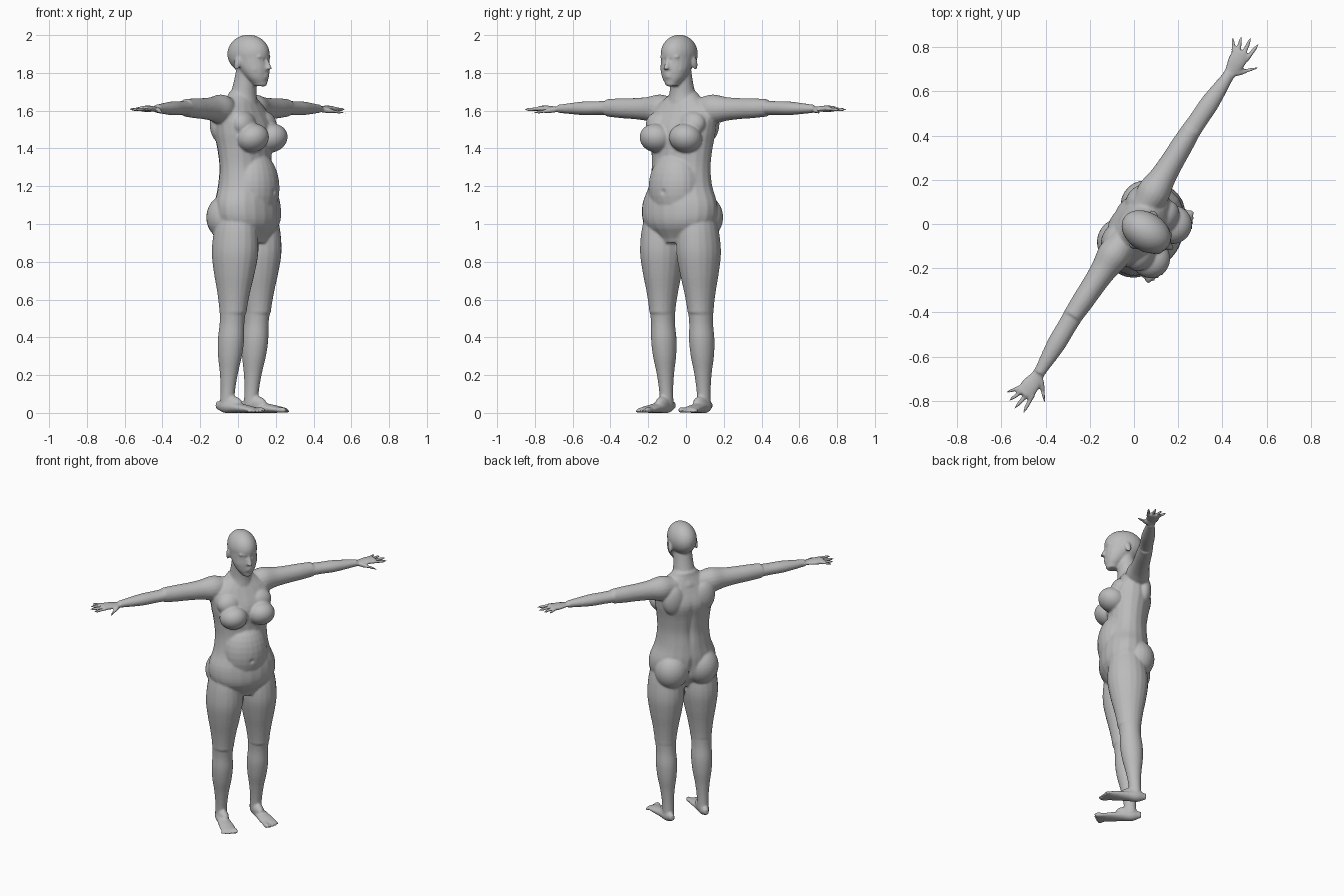
import bpy, bmesh, math
from mathutils import Vector, Matrix

cube = bpy.data.objects.get("Cube")
if cube:
    bpy.data.objects.remove(cube, do_unlink=True)

bm = bmesh.new()
SIDES = (1, -1)


def smooth_value(values, t):
    """Catmull-Rom value at t (from 0 to 1) along evenly spaced values."""
    last = len(values) - 1
    index = min(int(t * last), last - 1)
    f = t * last - index
    a, b, c, d = (values[max(0, min(last, index + k))] for k in (-1, 0, 1, 2))
    return b + f / 2 * (c - a + f * (2 * a - 5 * b + 4 * c - d + f * (3 * (b - c) + d - a)))


def limb(start, end, widths, depths=1, side=1, sides=20):
    """Closed tube from start to end. Widths are spread evenly along it;
    depths is a matching list or a ratio of the widths. Side mirrors in x."""
    start, end = Vector(start), Vector(end)
    if not isinstance(depths, list):
        depths = [width * depths for width in widths]
    run = [abs(value) for value in end - start]
    main_axis = run.index(max(run))
    first, second = (axis for axis in range(3) if axis != main_axis)
    steps = 4 * (len(widths) - 1)
    rings = []
    for step in range(steps + 1):
        t = step / steps
        width, depth = smooth_value(widths, t), smooth_value(depths, t)
        ring = []
        for k in range(sides):
            angle = math.tau * k / sides
            point = start.lerp(end, t)
            point[first] += width * math.cos(angle)
            point[second] += depth * math.sin(angle)
            point.x *= side
            ring.append(bm.verts.new(point))
        rings.append(ring)
    for low, high in zip(rings, rings[1:]):
        for k in range(sides):
            after = (k + 1) % sides
            bm.faces.new((low[k], low[after], high[after], high[k]))
    bm.faces.new(rings[0])
    bm.faces.new(rings[-1])


def blob(centre, radii, side=1, tilt=0):
    """Ellipsoid, mirrored in x by side and tilted about the x axis."""
    x, y, z = centre
    place = Matrix.Translation((x * side, y, z)) @ Matrix.Rotation(tilt, 4, "X")
    bmesh.ops.create_uvsphere(bm, u_segments=24, v_segments=16, radius=1,
                              matrix=place @ Matrix.Diagonal((*radii, 1)))


# Torso from pelvis to base of neck, with a rounded belly
limb((0, -.075, .9), (0, -.02, 1.7),
     [.1, .2, .215, .18, .168, .175, .19, .185, .07],
     [.08, .145, .155, .14, .125, .13, .14, .1, .06])
blob((0, -.1, 1.19), (.15, .13, .2))

# Neck, jaw and skull
limb((0, -.02, 1.62), (0, -.06, 1.82), [.09, .07, .062, .06])
limb((0, -.14, 1.73), (0, -.066, 1.9), [.03, .06, .077, .083, .086],
     [.035, .06, .083, .1, .119])
blob((0, -.066, 1.9), (.088, .121, .102))

# Nose, lips and chin
limb((0, -.19, 1.82), (0, -.174, 1.88), [.017, .012, .008], 1.3, sides=12)
for lip_height in (1.778, 1.792):
    blob((0, -.175, lip_height), (.024, .014, .008))
blob((0, -.158, 1.745), (.022, .02, .018))

for side in SIDES:
    # Brow, eye, cheek and ear
    blob((.034, -.163, 1.885), (.026, .014, .008), side)
    blob((.033, -.153, 1.86), (.014, .014, .01), side)
    blob((.046, -.135, 1.82), (.024, .026, .026), side)
    blob((.088, -.05, 1.85), (.01, .02, .035), side, tilt=.25)

    # Breast, upper chest, shoulder blade and buttock
    blob((.092, -.15, 1.455), (.088, .088, .075), side, tilt=-.35)
    blob((.1, -.1, 1.53), (.08, .06, .07), side, tilt=-.4)
    blob((.1, .045, 1.53), (.075, .05, .1), side)
    blob((.1, .01, 1.035), (.108, .105, .12), side)

    # Upper arm, forearm and palm
    limb((.08, 0, 1.605), (.5, .01, 1.615), [.06, .075, .06, .053, .05, .045], 1.05, side)
    limb((.48, .01, 1.615), (.8, 0, 1.61), [.045, .043, .043, .035, .026], .85, side)
    limb((.77, 0, 1.61), (.92, .005, 1.61), [.026, .03, .042, .04], .4, side)

    # Fingers fan out from the knuckles, the thumb points forward
    for finger, length in enumerate((.09, .1, .085, .065)):
        angle = .23 * finger - .08
        base = Vector((.9, .023 * finger - .03, 1.61))
        reach = Vector((math.cos(angle), math.sin(angle), -.05)) * length
        limb(base, base + reach, [.012, .01, .01, .009, .004], 1, side, sides=10)
    limb((.81, -.01, 1.605), (.905, -.1, 1.587), [.02, .02, .013, .01, .004], .75, side, sides=10)

    # Thigh, knee, shin and ankle
    limb((.11, -.06, 1.06), (.12, -.045, .53), [.09, .108, .114, .1, .08, .066], 1.12, side)
    limb((.12, -.045, .56), (.117, -.005, .04), [.066, .062, .066, .06, .046, .037, .035], 1.08, side)
    blob((.12, -.09, .55), (.036, .026, .05), side)

    # Foot, instep and toes
    limb((.115, .06, .04), (.14, -.2, .015), [.015, .033, .036, .042, .048, .045],
         [.02, .035, .03, .025, .02, .013], side)
    blob((.118, -.03, .05), (.033, .07, .04), side)
    for toe in range(5):
        radius = .015 if toe == 0 else .012 - toe / 1000
        x = .105 + toe / 50
        tip = toe * toe / 500 - .236
        limb((x, -.18, radius), (x, tip, radius), [radius, radius, radius, radius * .4], 1, side, sides=10)

bmesh.ops.recalc_face_normals(bm, faces=bm.faces)
parts = bpy.data.meshes.new("body")
bm.to_mesh(parts)
bm.free()
body = bpy.data.objects.new("body", parts)
bpy.context.collection.objects.link(body)

# Fuse the parts into one skin and relax it
fuse = body.modifiers.new("fuse", "REMESH")
fuse.mode = "VOXEL"
fuse.voxel_size = .0065
relax = body.modifiers.new("relax", "SMOOTH")
relax.factor = .5
relax.iterations = 5
graph = bpy.context.evaluated_depsgraph_get()
skin = bpy.data.meshes.new_from_object(body.evaluated_get(graph))
body.modifiers.clear()
body.data = skin

# Soft dents for eye sockets, navel, spine and seat: centre, reach, push in y
dents = [((0, -.23, 1.17), (.012, .06, .014), .008),
         ((0, .09, 1.35), (.018, .09, .16), -.012),
         ((0, .1, 1.03), (.014, .1, .07), -.03)]
for side in SIDES:
    dents.append(((side * .018, -.165, 1.868), (.008, .03, .009), .006))
for vertex in skin.vertices:
    for centre, reach, push in dents:
        distance = sum(((p - c) / r) ** 2 for p, c, r in zip(vertex.co, centre, reach))
        vertex.co.y += push * math.exp(-distance)

# Turn the figure to face right of the front
skin.transform(Matrix.Rotation(math.radians(57.5), 4, "Z"))

# Plain grey skin
grey = bpy.data.materials.new("plain grey")
grey.use_nodes = True
colour = (.5, .5, .5, 1)
grey.diffuse_color = colour
grey.node_tree.nodes["Principled BSDF"].inputs["Base Color"].default_value = colour
skin.materials.clear()
skin.materials.append(grey)
bpy.context.view_layer.objects.active = body
body.select_set(True)
bpy.ops.object.shade_smooth_by_angle(angle=math.radians(60))
